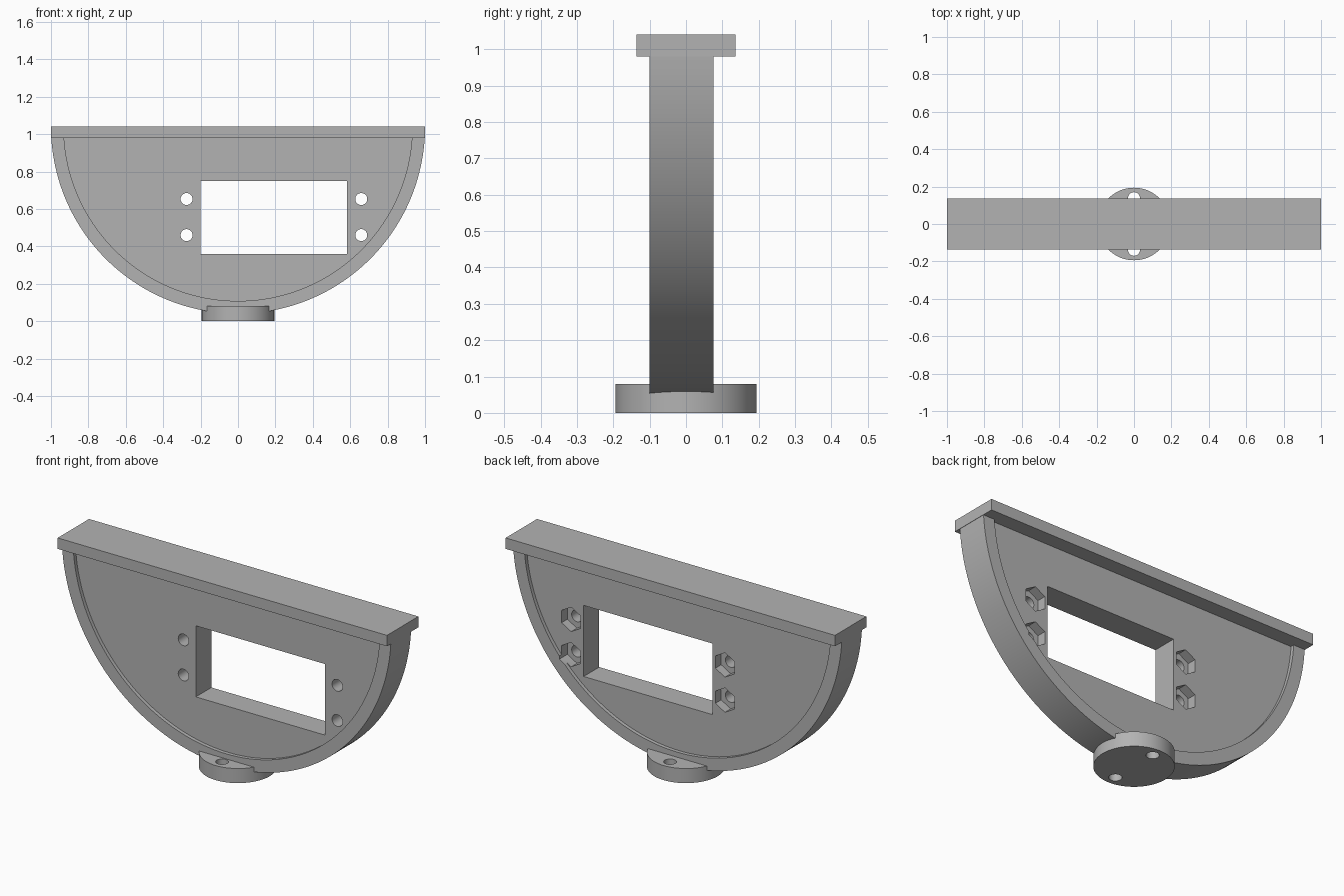
import bpy
import bmesh
import math
from mathutils import Matrix

cube = bpy.data.objects.get("Cube")
if cube:
    bpy.data.objects.remove(cube, do_unlink=True)

grey = bpy.data.materials.new("plain grey")
grey.use_nodes = True
grey.diffuse_color = (0.45, 0.45, 0.45, 1)
grey.node_tree.nodes["Principled BSDF"].inputs["Base Color"].default_value = grey.diffuse_color

ARC_Z = 1.04        # centre height of the half disc
SLAB_Z = 0.98       # underside of the top slab
FRONT, BACK = -0.10, 0.075
RECESS = 0.02


def add_object(name, bm):
    bmesh.ops.recalc_face_normals(bm, faces=bm.faces)
    mesh = bpy.data.meshes.new(name)
    bm.to_mesh(mesh)
    bm.free()
    mesh.materials.append(grey)
    obj = bpy.data.objects.new(name, mesh)
    bpy.context.collection.objects.link(obj)
    return obj


def prism(name, outline, y0, y1):
    """Extrude an (x, z) outline from y0 to y1."""
    bm = bmesh.new()
    face = bm.faces.new([bm.verts.new((x, y0, z)) for x, z in outline])
    new = bmesh.ops.extrude_face_region(bm, geom=[face])["geom"]
    verts = [v for v in new if isinstance(v, bmesh.types.BMVert)]
    bmesh.ops.translate(bm, verts=verts, vec=(0, y1 - y0, 0))
    return add_object(name, bm)


def circle(x, z, radius, sides, turn=0.0):
    angles = [turn + math.tau * i / sides for i in range(sides)]
    return [(x + radius * math.cos(a), z + radius * math.sin(a)) for a in angles]


def lower_arc(radius, top, sides=96):
    """Outline of a disc cut off flat at the given height."""
    start = math.asin((top - ARC_Z) / radius)
    sweep = math.pi + 2 * start
    angles = [start - sweep * i / sides for i in range(sides + 1)]
    return [(radius * math.cos(a), ARC_Z + radius * math.sin(a)) for a in angles]


def rectangle(x0, x1, z0, z1):
    return [(x0, z0), (x1, z0), (x1, z1), (x0, z1)]


def upright_cylinder(name, y, radius, z0, z1, sides):
    bm = bmesh.new()
    bmesh.ops.create_cone(bm, cap_ends=True, segments=sides, radius1=radius, radius2=radius,
                          depth=z1 - z0, matrix=Matrix.Translation((0, y, (z0 + z1) / 2)))
    return add_object(name, bm)


def cut(obj, cutters):
    """Subtract the cutters, bake the result and remove them."""
    for cutter in cutters:
        cutter.hide_render = True
        mod = obj.modifiers.new("cut", 'BOOLEAN')
        mod.operation = 'DIFFERENCE'
        mod.solver = 'EXACT'
        mod.object = cutter
    depsgraph = bpy.context.evaluated_depsgraph_get()
    mesh = bpy.data.meshes.new_from_object(obj.evaluated_get(depsgraph))
    obj.modifiers.clear()
    obj.data = mesh
    for cutter in cutters:
        bpy.data.objects.remove(cutter, do_unlink=True)


def smooth(obj):
    for poly in obj.data.polygons:
        poly.use_smooth = True
    obj.data.set_sharp_from_angle(angle=math.radians(30))


# Half-disc body with a shallow recess on both faces
body = prism("half_disc_body", lower_arc(1.0, SLAB_Z), FRONT, BACK)
recess = lower_arc(0.932, ARC_Z)
cutters = [
    prism("front_recess", recess, FRONT - 0.1, FRONT + RECESS),
    prism("back_recess", recess, BACK - RECESS, BACK + 0.1),
    prism("window", rectangle(-0.2, 0.583, 0.36, 0.75), -0.3, 0.3),
]

# Screw holes beside the window, with hexagonal nut pockets at the back
for x in (-0.275, 0.659):
    for z in (0.46, 0.653):
        cutters.append(prism("screw_hole", circle(x, z, 0.032, 32), -0.3, 0.3))
        cutters.append(prism("nut_pocket", circle(x, z, 0.067, 6, math.pi / 6),
                             BACK - RECESS - 0.05, BACK + 0.1))
cut(body, cutters)
smooth(body)

# Flat slab along the top
prism("top_slab", rectangle(-1.0, 1.0, SLAB_Z, ARC_Z), -0.136, 0.136)

# Round mounting base with two vertical holes
base = upright_cylinder("round_base", 0, 0.194, 0, 0.08, 64)
cut(base, [upright_cylinder("base_hole", y, 0.032, -0.1, 0.2, 32) for y in (-0.138, 0.138)])
smooth(base)
